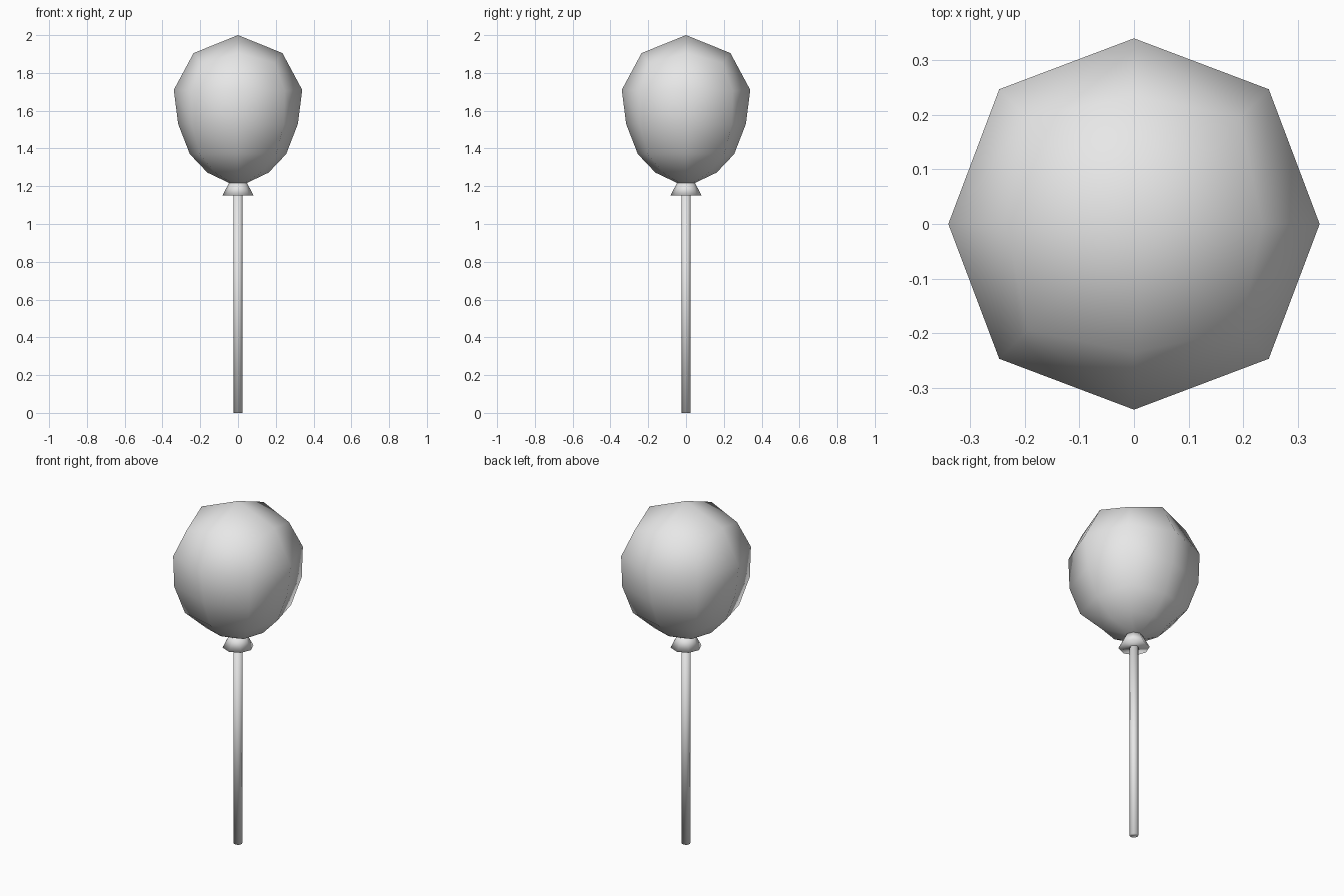
import bpy, bmesh, math

cube = bpy.data.objects.get("Cube")
if cube:
    bpy.data.objects.remove(cube, do_unlink=True)

grey = bpy.data.materials.new("light_grey")
grey.use_nodes = True
colour = (0.8, 0.8, 0.8, 1)
grey.diffuse_color = colour
grey.node_tree.nodes["Principled BSDF"].inputs["Base Color"].default_value = colour


def ringed_part(name, rings, pole=None):
    """Eight-sided body from the top down. Each ring gives radius and height
    on the axes, then radius and height on the diagonals."""
    bm = bmesh.new()
    loops = []
    for axis_r, axis_z, diag_r, diag_z in rings:
        loop = []
        for i in range(8):
            r, z = (diag_r, diag_z) if i % 2 else (axis_r, axis_z)
            a = i * math.pi / 4
            loop.append(bm.verts.new((r * math.cos(a), r * math.sin(a), z)))
        loops.append(loop)
    for top, low in zip(loops, loops[1:]):
        for i in range(8):
            j = (i + 1) % 8
            bm.faces.new((top[i], low[i], low[j], top[j]))
    # Top: four quads around a pole, or one flat cap
    if pole is None:
        bm.faces.new(loops[0])
    else:
        p = bm.verts.new((0, 0, pole))
        for i in range(0, 8, 2):
            bm.faces.new((p, loops[0][i], loops[0][i + 1], loops[0][(i + 2) % 8]))
    bm.faces.new(loops[-1][::-1])
    bmesh.ops.recalc_face_normals(bm, faces=bm.faces)
    for f in bm.faces:
        f.smooth = True
    mesh = bpy.data.meshes.new(name)
    bm.to_mesh(mesh)
    bm.free()
    mesh.materials.append(grey)
    obj = bpy.data.objects.new(name, mesh)
    bpy.context.collection.objects.link(obj)
    return obj


def round_ring(r, z):
    return (r, z, r, z)


# Inflated body, like a stretched, subdivided box
ringed_part("balloon", [
    (0.235, 1.905, 0.275, 1.853),
    (0.340, 1.71, 0.349, 1.705),
    (0.317, 1.53, 0.343, 1.527),
    (0.255, 1.37, 0.286, 1.37),
    (0.162, 1.272, 0.172, 1.272),
    round_ring(0.042, 1.215),
], pole=2.0)

# Flared knot under the body
ringed_part("knot", [round_ring(0.046, 1.22), round_ring(0.083, 1.15)])

# Straight stick
ringed_part("stick", [round_ring(0.024, 1.17), round_ring(0.024, 0.0)])
